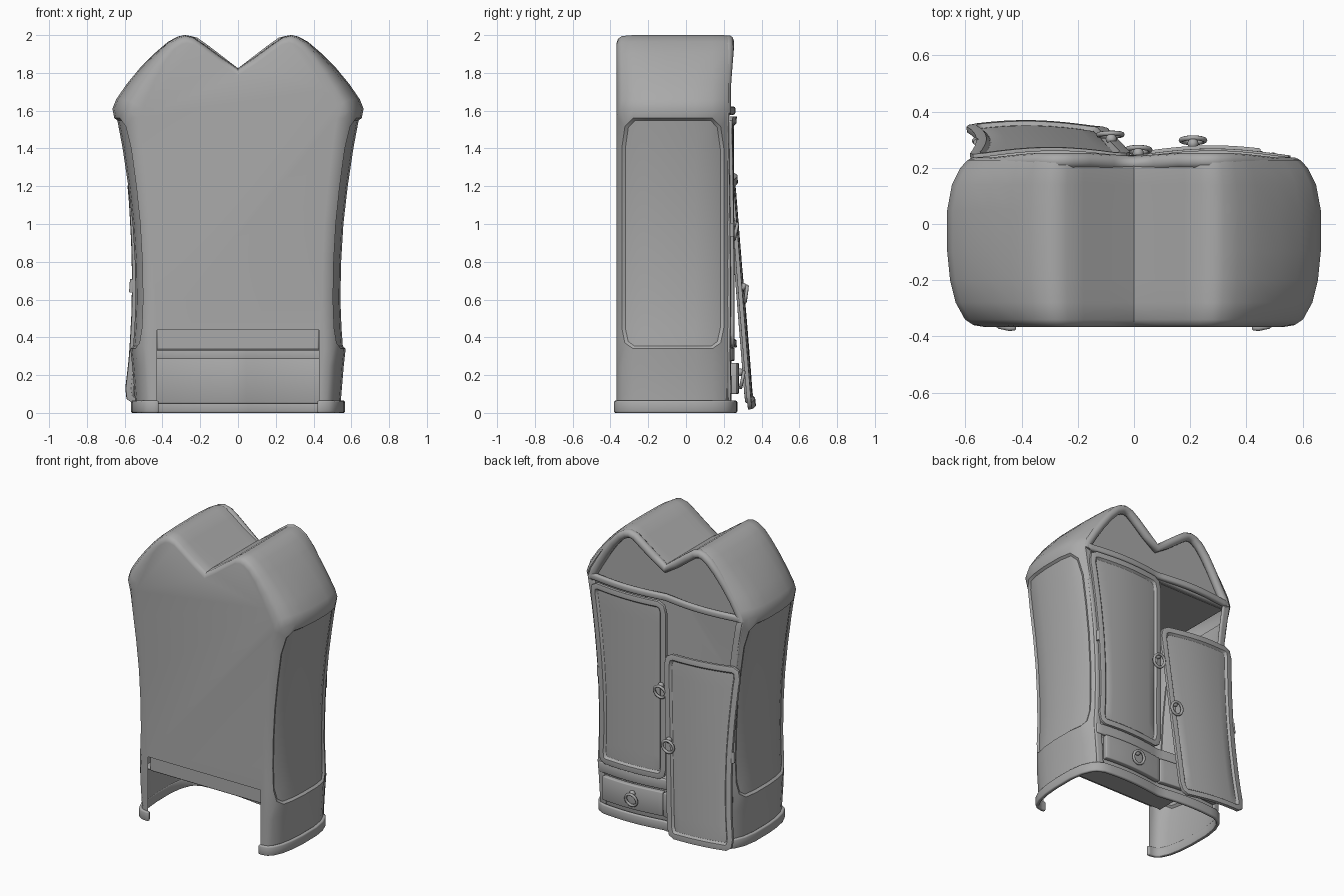
import bpy, bmesh, math
from mathutils import Matrix

if "Cube" in bpy.data.objects:
    bpy.data.objects.remove(bpy.data.objects["Cube"])

grey = bpy.data.materials.new("plain_grey")
grey.use_nodes = True
grey.diffuse_color = (0.4, 0.4, 0.4, 1)
grey.node_tree.nodes["Principled BSDF"].inputs["Base Color"].default_value = (0.4, 0.4, 0.4, 1)

# Half silhouette: flared side, then the humped crest down to the centre valley
SIDE = [(.545, 0), (.545, .07), (.56, .25), (.57, .34), (.562, .45), (.556, .6), (.56, .8), (.572, 1),
        (.595, 1.2), (.625, 1.4), (.655, 1.56), (.665, 1.61)]
CREST = [(.645, 1.66), (.59, 1.74), (.52, 1.825), (.44, 1.905), (.37, 1.965), (.32, 1.992), (.285, 2),
         (.24, 1.99), (.18, 1.95), (.09, 1.885), (0, 1.825)]
# Depth stations: y, width factor, drop of the crest
DEPTH = [(-.367, .80, .04), (-.36, .86, .02), (-.34, .905, .005), (-.28, .955, 0), (-.2, .985, 0),
         (-.1, 1, 0), (.05, 1, 0), (.14, .975, 0), (.2, .93, 0), (.228, .89, .006)]


def half_width(z):
    for (x0, z0), (x1, z1) in zip(SIDE, SIDE[1:]):
        if z <= z1:
            return x0 + (x1 - x0) * (z - z0) / (z1 - z0)
    return SIDE[-1][0]


def narrow(x, s):
    return x * (1 - (1 - s) * min(1, abs(x) / .55) ** 2)


def wave(x):
    return .222 + .026 * math.sin(math.pi * min(abs(x) / .56, 1))


def finish(ob, angle=40):
    if not ob.data.materials:
        ob.data.materials.append(grey)
    bpy.ops.object.select_all(action='DESELECT')
    ob.select_set(True)
    bpy.context.view_layer.objects.active = ob
    bpy.ops.object.shade_smooth_by_angle(angle=math.radians(angle))
    return ob


def make(name, bm, thick=0, bevel=0):
    bmesh.ops.recalc_face_normals(bm, faces=bm.faces[:])
    me = bpy.data.meshes.new(name)
    bm.to_mesh(me)
    bm.free()
    ob = bpy.data.objects.new(name, me)
    bpy.context.collection.objects.link(ob)
    finish(ob)
    if thick:
        m = ob.modifiers.new("thickness", 'SOLIDIFY')
        m.thickness, m.offset = thick, 0
    if bevel:
        m = ob.modifiers.new("soft_edge", 'BEVEL')
        m.width, m.segments, m.angle_limit = bevel, 2, math.radians(50)
    return ob


def grid(rows):
    bm = bmesh.new()
    vs = [[bm.verts.new(p) for p in row] for row in rows]
    for a, b in zip(vs, vs[1:]):
        for i in range(len(a) - 1):
            bm.faces.new((a[i], a[i + 1], b[i + 1], b[i]))
    return bm, vs


def round_corner(vs, j, dj, i, di):
    # Pull a grid corner towards its two neighbours along the edges
    vs[j][i].co = vs[j][i].co * .45 + (vs[j + dj][i].co + vs[j][i + di].co) * .275


def sheet_rows(inner, outer, z0, z1, dy, nx, nz):
    rows = []
    for j in range(nz + 1):
        z = z0 + (z1 - z0) * j / nz
        a, b = inner(z), outer(z)
        xs = [a + (b - a) * i / nx for i in range(nx + 1)]
        rows.append([(x, wave(x) + dy, z) for x in xs])
    return rows


def sheet(name, inner, outer, z0, z1, dy=0, thick=.02, nx=16, nz=1, bevel=.006):
    bm, _ = grid(sheet_rows(inner, outer, z0, z1, dy, nx, nz))
    return make(name, bm, thick, bevel)


def tube(name, pts, radius):
    cu = bpy.data.curves.new(name, 'CURVE')
    cu.dimensions, cu.bevel_depth, cu.bevel_resolution = '3D', radius, 3
    sp = cu.splines.new('POLY')
    sp.points.add(len(pts) - 1)
    for p, q in zip(sp.points, pts):
        p.co = (*q, 1)
    cu.use_fill_caps = True
    ob = bpy.data.objects.new(name, cu)
    bpy.context.collection.objects.link(ob)
    cu.materials.append(grey)


# Carcass: silhouette lofted along the depth, with a notched back and recessed sides
half = SIDE + CREST
outline = half + [(-x, z) for x, z in half[-2::-1]]
bm, rings = grid([[(narrow(x, s), y, z - (drop if z > 1.6 else 0)) for x, z in outline]
                  for y, s, drop in DEPTH])
notch = [bm.verts.new((x, DEPTH[0][0], z)) for x, z in [(-.43, 0), (-.43, .44), (.43, .44), (.43, 0)]]
bm.faces.new(rings[0] + notch)
bmesh.ops.recalc_face_normals(bm, faces=bm.faces[:])
panels = []
for f in bm.faces:
    c = f.calc_center_median()
    if .34 < c.z < 1.56 and -.34 < c.y < .2 and abs(c.x) > .3:
        panels.append(f)
if panels[0].normal.x * panels[0].calc_center_median().x < 0:
    bmesh.ops.reverse_faces(bm, faces=bm.faces[:])
last = len(outline) - 1
for j, dj in ((2, 1), (8, -1)):
    for i, di in ((3, 1), (10, -1), (last - 3, -1), (last - 10, 1)):
        round_corner(rings, j, dj, i, di)
bmesh.ops.inset_region(bm, faces=panels, thickness=.014, depth=-.014, use_even_offset=True)
make("carcass", bm)

# Pediment: recessed panel behind a rounded rim that leans out at the top
arch = [(narrow(x, .89), z) for x, z in [SIDE[-1]] + CREST]
arch += [(-x, z) for x, z in arch[-2::-1]]
bm, _ = grid([[(x, .195, 1.57) for x, z in arch], [(x, .195, z - .012) for x, z in arch]])
make("pediment_panel", bm)
tube("pediment_rim", [(x * .965, .208 + .016 * min(1, max(0, (z - 1.75) / .2)), z - .029) for x, z in arch], .029)

# Front frame
sheet("cornice", lambda z: -.575, lambda z: .575, 1.578, 1.622, -.003, .034, 28, 1, .012)
sheet("bottom_rail", lambda z: -.5, lambda z: .5, .275, .345, -.004, .028, 24)
sheet("base_panel", lambda z: -.5, lambda z: .5, .05, .29, -.014, .012, 24)
for s, side in ((1, "left"), (-1, "right")):
    sheet(side + "_stile", lambda z: s * .82 * half_width(z), lambda z: s * .9 * half_width(z),
          .05, 1.6, -.006, .02, 3, 16)
    sheet(side + "_drawer", lambda z: s * .004, lambda z: s * .45, .1, .265, .014, .036, 14)

# Floor, ceiling and lower back lip of the inside
for name, z, x, y0, y1, h in (("inner_floor", .34, .49, -.33, .22, .02),
                              ("inner_ceiling", 1.585, .57, -.34, .22, .02),
                              ("lower_back", .4, .43, -.345, -.325, .13)):
    bm = bmesh.new()
    bmesh.ops.create_cube(bm, size=1)
    bmesh.ops.scale(bm, vec=(2 * x, y1 - y0, h), verts=bm.verts[:])
    bmesh.ops.translate(bm, vec=(0, (y0 + y1) / 2, z), verts=bm.verts[:])
    make(name, bm, 0, .008)

# Plinth band around sides and front, open at the back
right = [(.42, -.367)] + [(narrow(.555, s), y - .002) for y, s, d in DEPTH]
front = [(x / 20, wave(x / 20) + .012) for x in range(9, -10, -1)]
path = right + front + [(-x, y) for x, y in reversed(right)]
bm, _ = grid([[(x, y, z) for x, y in path] for z in (0, .065)])
make("plinth", bm, .024, .008)


def ring_pull(name, x, y, z):
    bpy.ops.mesh.primitive_torus_add(location=(x, y + .022, z), rotation=(math.radians(78), 0, 0),
                                     major_radius=.042, minor_radius=.009, major_segments=24, minor_segments=8)
    ring = bpy.context.object
    ring.name = name
    bpy.ops.mesh.primitive_uv_sphere_add(radius=.02, segments=12, ring_count=8, location=(x, y + .01, z + .04))
    knob = bpy.context.object
    knob.name = name + "_knob"
    return [finish(ring, 60), finish(knob, 60)]


def door(name, s):
    # Curved leaf with rounded corners, a raised frame and a sunken panel
    bm, vs = grid(sheet_rows(lambda z: -s * .015, lambda z: s * .865 * half_width(z), .347, 1.57, .01, 10, 16))
    for j, dj in ((0, 1), (-1, -1)):
        for i, di in ((0, 1), (-1, -1)):
            round_corner(vs, j, dj, i, di)
    bmesh.ops.recalc_face_normals(bm, faces=bm.faces[:])
    if sum(f.normal.y for f in bm.faces) < 0:
        bmesh.ops.reverse_faces(bm, faces=bm.faces[:])
    leaf = bm.faces[:]
    bmesh.ops.inset_region(bm, faces=leaf, thickness=.032, depth=0, use_boundary=True, use_even_offset=True)
    bmesh.ops.inset_region(bm, faces=leaf, thickness=.012, depth=-.014, use_even_offset=True)
    parts = [make(name, bm, .022, .006)]
    parts += ring_pull(name + "_ring", s * .015, wave(0) + .02, .96)
    x = s * .87 * half_width(.96)
    bpy.ops.mesh.primitive_cylinder_add(vertices=12, radius=.012, depth=.07, location=(x, wave(x) + .012, .97))
    bpy.context.object.name = name + "_hinge"
    return parts + [finish(bpy.context.object)]


# Hung door, and the detached door leaning on the front
door("hung_door", 1)
lean = (Matrix.Translation((-.115, .335, .016)) @ Matrix.Rotation(.08, 4, 'X')
        @ Matrix.Rotation(.075, 4, 'Y') @ Matrix.Translation((0, -.232, -.347)))
for part in door("leaning_door", -1):
    part.matrix_world = lean @ Matrix.LocRotScale(part.location, part.rotation_euler, part.scale)

# Drawer pulls
for s, side in ((1, "left"), (-1, "right")):
    ring_pull(side + "_drawer_ring", s * .21, wave(.21) + .03, .175)
